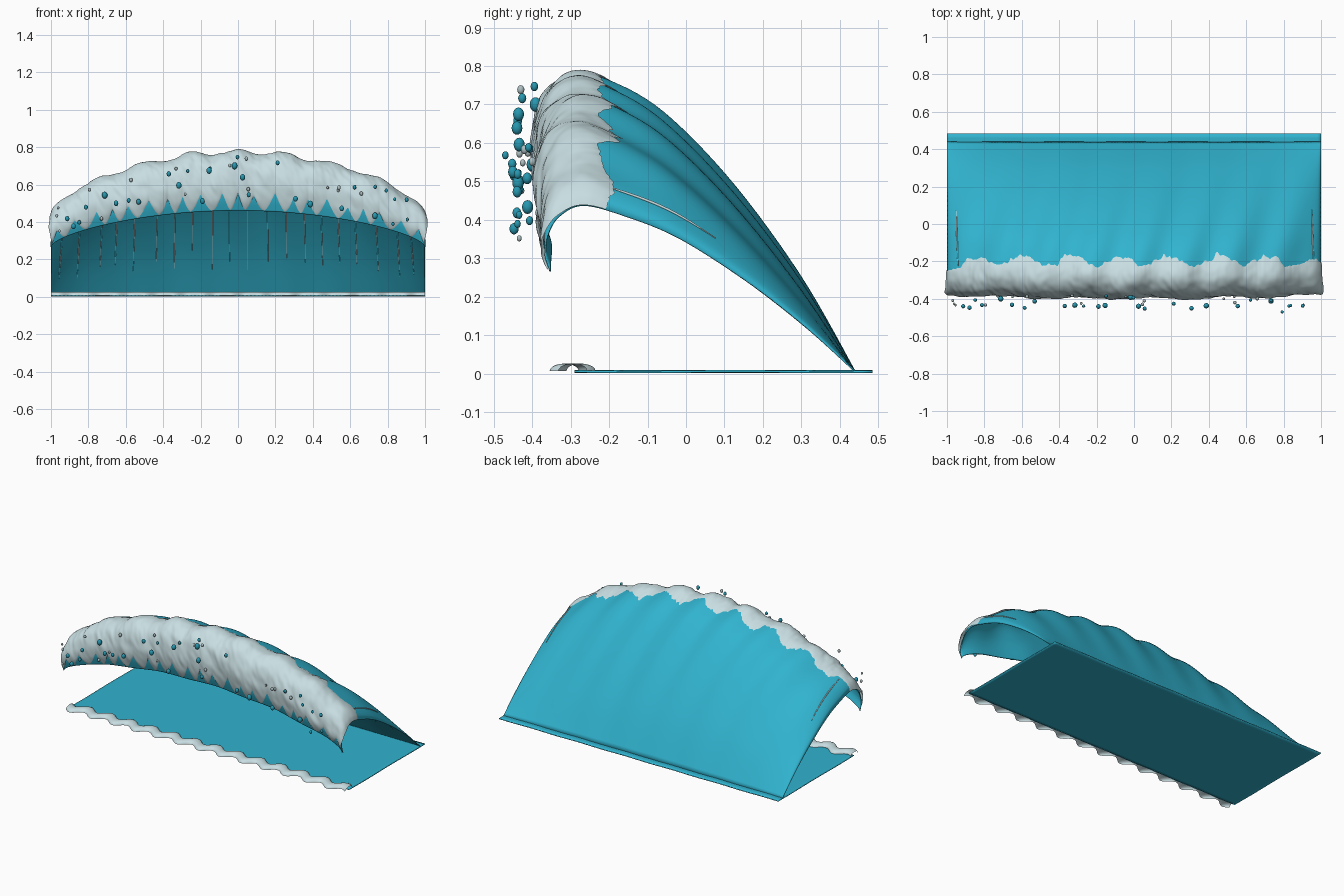
import bpy, math, random
from mathutils import Vector, noise

random.seed(4)
cube = bpy.data.objects.get("Cube")
if cube:
    bpy.data.objects.remove(cube)


def material(name, rgb):
    m = bpy.data.materials.new(name)
    m.use_nodes = True
    m.diffuse_color = (*rgb, 1)
    m.node_tree.nodes["Principled BSDF"].inputs["Base Color"].default_value = (*rgb, 1)
    return m


WATER = material("turquoise water", (0.03, 0.45, 0.62))
FOAM = material("pale foam", (0.58, 0.73, 0.76))
DROP = material("deep water drop", (0.02, 0.31, 0.43))
MIST = material("grey foam drop", (0.42, 0.52, 0.54))

# Cross-sections (y, z) from the back foot over the crest to the lip
MIDDLE = [(.44, .008), (.3, .25), (.12, .49), (-.06, .67), (-.2, .75),
          (-.29, .765), (-.36, .715), (-.388, .62), (-.385, .53), (-.365, .46)]
END = [(.44, .008), (.31, .125), (.15, .25), (-.02, .355), (-.17, .41),
       (-.27, .432), (-.33, .405), (-.36, .36), (-.368, .31), (-.355, .265)]
LAST = len(MIDDLE) - 1


def spline(points, s):
    """Catmull-Rom point at parameter s."""
    i = min(int(s), LAST - 1)
    t = s - i
    p = [Vector(points[min(max(k, 0), LAST)]) for k in range(i - 1, i + 3)]
    return 0.5 * (2 * p[1] + (p[2] - p[0]) * t
                  + (2 * p[0] - 5 * p[1] + 4 * p[2] - p[3]) * t ** 2
                  + (3 * p[1] - p[0] - 3 * p[2] + p[3]) * t ** 3)


def wave(x, s):
    """Point on the breaking wave: x across, s along the cross-section."""
    w = max(math.cos(x * math.pi / 2), 0) ** 0.6
    y, z = spline(MIDDLE, s).lerp(spline(END, s), 1 - w)
    ridge = math.cos(math.tau * (x - 0.3 * (y + 0.27)) / 0.25)
    swell = math.sin(math.pi * min(s / 9, 1)) * (0.4 + 0.6 * w)
    y += 0.006 * math.sin(math.tau * x / 0.4) * min(s / 5, 1)
    return Vector((x, y, z + 0.013 * ridge * swell))


def normal(x, s):
    a = wave(x, min(s + 0.02, LAST)) - wave(x, max(s - 0.02, 0))
    b = wave(min(x + 0.004, 1), s) - wave(max(x - 0.004, -1), s)
    return a.cross(b).normalized()


def finish(obj, mat):
    obj.data.materials.append(mat)
    bpy.ops.object.select_all(action="DESELECT")
    obj.select_set(True)
    bpy.context.view_layer.objects.active = obj
    bpy.ops.object.shade_smooth_by_angle(angle=math.radians(50))


def sheet(name, point, nu, nv, mat, thickness=0):
    """Grid surface of point(x, v), x in -1..1 and v in 0..1."""
    verts = [point(2 * i / nu - 1, j / nv) for i in range(nu + 1) for j in range(nv + 1)]
    row = nv + 1
    faces = [(i * row + j, i * row + j + 1, (i + 1) * row + j + 1, (i + 1) * row + j)
             for i in range(nu) for j in range(nv)]
    me = bpy.data.meshes.new(name)
    me.from_pydata(verts, [], faces)
    obj = bpy.data.objects.new(name, me)
    bpy.context.collection.objects.link(obj)
    finish(obj, mat)
    if thickness:
        mod = obj.modifiers.new("thickness", "SOLIDIFY")
        mod.thickness = thickness
        mod.offset = -1
    return obj


def zigzag(x, period):
    return abs(2 * ((x / period) % 1) - 1)


# Curling body of water
sheet("wave_body", lambda x, v: wave(x, v * LAST), 240, 60, WATER, 0.004)


# Foam cap with a ragged back edge and dripping front edge
def foam_point(x, v):
    rag = noise.noise(Vector((x * 23, 5, 0))) + 0.5 * noise.noise(Vector((x * 60, 9, 0)))
    start = 4.3 - 0.6 * zigzag(x + 0.07, 0.26) + 0.5 * abs(x) ** 6 + 0.25 * rag
    tooth = zigzag(x + 0.012 * math.sin(x * 19), 0.096) ** 1.3
    stop = 8.9 - (1.15 + 0.3 * noise.noise(Vector((x * 9, 2, 0)))) * tooth
    s = start + (stop - start) * v
    p = wave(x, s)
    crease = noise.noise(Vector((x * 15 + p.z * 9, p.z * 7, p.y * 9)))
    fine = noise.noise(Vector((x * 34 + p.z * 16, p.z * 18, p.y * 25)))
    lift = 0.003 + (0.007 + 0.009 * crease + 0.004 * fine) * math.sin(math.pi * v) ** 0.6
    return p + normal(x, s) * max(lift, 0.003)


sheet("foam_cap", foam_point, 420, 44, FOAM)


# Flat sea surface
def sea_point(x, v):
    y = 0.485 - 0.775 * v
    ripple = math.sin(math.tau * (x * 3 + y * 2))
    return Vector((x, y, 0.008 + 0.001 * ripple))


sheet("sea_surface", sea_point, 100, 30, WATER, 0.006)


# Wavy foam line along the front of the sea
def shore_point(x, v):
    a = math.pi * v
    middle = -0.295 + 0.022 * math.sin(math.tau * x * 6.5)
    return Vector((x, middle + 0.038 * math.cos(a), 0.006 + 0.02 * math.sin(a)))


sheet("foam_line", shore_point, 208, 10, FOAM)


# Thin foam streaks running down the wave
def streak(name, x, lean, s0, s1, offset, radius):
    cu = bpy.data.curves.new(name, "CURVE")
    cu.dimensions = "3D"
    cu.bevel_depth = radius
    cu.bevel_resolution = 1
    line = cu.splines.new("POLY")
    n = 16
    line.points.add(n)
    for k, pt in enumerate(line.points):
        s = s0 + (s1 - s0) * k / n
        px = x + lean * k / n
        pt.co = (*(wave(px, s) + normal(px, s) * offset), 1)
        pt.radius = 0.3 + 0.7 * math.sin(math.pi * k / n)
    obj = bpy.data.objects.new(name, cu)
    bpy.context.collection.objects.link(obj)
    cu.materials.append(FOAM)


for i in range(20):
    x = -0.95 + 0.1 * i + random.uniform(-0.015, 0.015)
    streak("inner_streak", x, -0.02 * x, random.uniform(0.6, 0.9),
           random.uniform(2.2, 3), -0.005, 0.0025)
for x in (-0.95, 0.95):
    streak("outer_streak", x, 0.01, 2.4, 4.4, 0.001, 0.004)

# Spray drops flung ahead of the crest
drop_meshes = []
for mat in (DROP, MIST):
    bpy.ops.mesh.primitive_uv_sphere_add(segments=12, ring_count=8, radius=1)
    source = bpy.context.object
    source.name = "spray_drop"
    finish(source, mat)
    drop_meshes.append(source.data)
    bpy.data.objects.remove(source)
for i in range(46):
    x = random.uniform(-0.98, 0.98)
    p = wave(x, random.uniform(5.6, 8.4))
    small = i % 3 == 0
    r = random.uniform(0.006, 0.01) if small else random.uniform(0.008, 0.015)
    obj = bpy.data.objects.new("spray_drop", drop_meshes[1 if small else 0])
    bpy.context.collection.objects.link(obj)
    obj.location = (x, -0.47 if i == 1 else min(p.y, -0.37) - random.uniform(0.01, 0.07), p.z)
    obj.scale = (r, r, r * 1.25)
